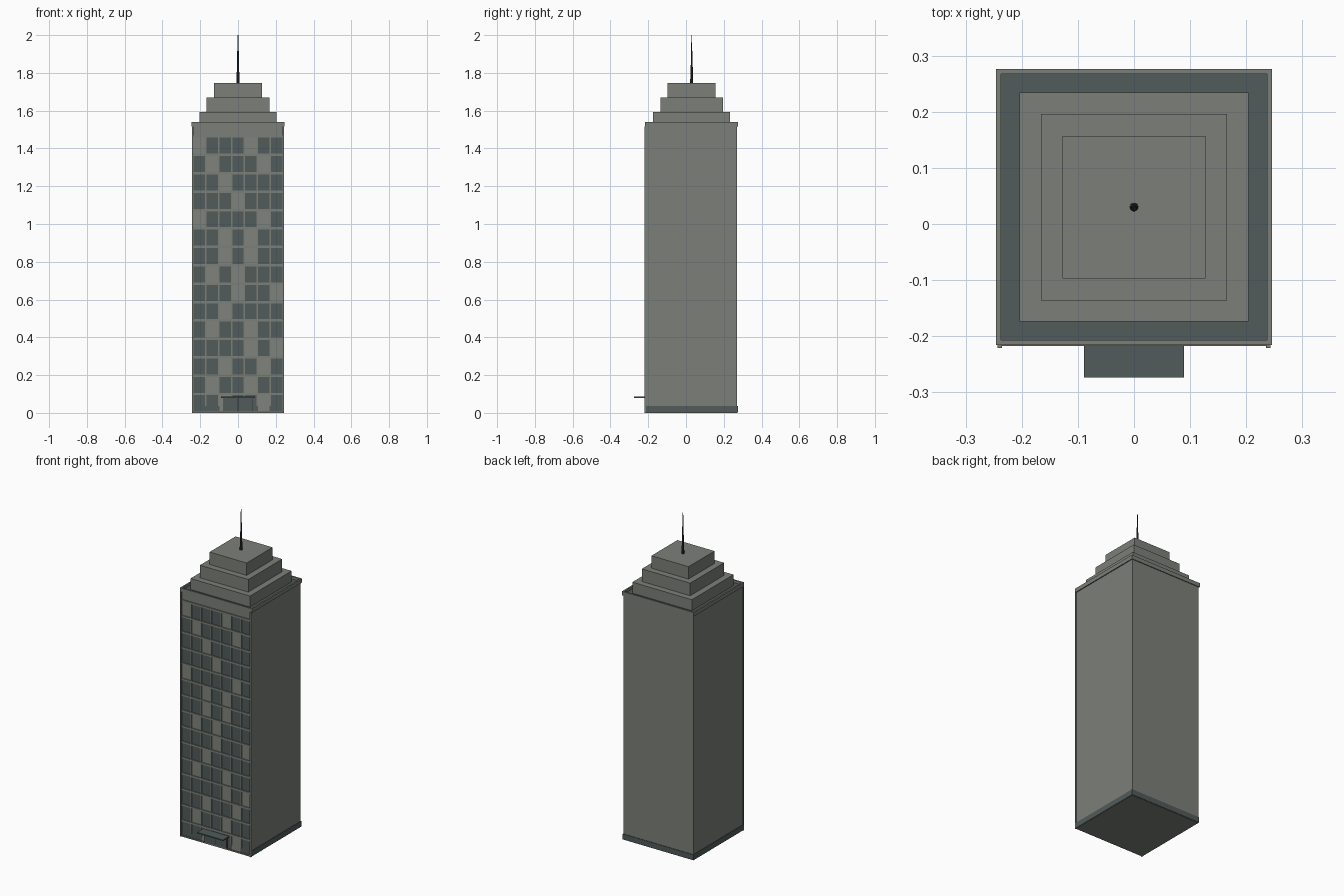
import bpy, math

if "Cube" in bpy.data.objects:
    bpy.data.objects.remove(bpy.data.objects["Cube"])

def material(name, rgb):
    m = bpy.data.materials.new(name)
    m.diffuse_color = (*rgb, 1)
    m.use_nodes = True
    m.node_tree.nodes["Principled BSDF"].inputs["Base Color"].default_value = m.diffuse_color
    return m

STONE = material("grey stone", (0.20, 0.215, 0.19))
LIT = material("pale window", (0.215, 0.23, 0.20))
GLASS = material("dark slate glass", (0.082, 0.105, 0.103))
METAL = material("dark metal", (0.03, 0.035, 0.035))

def box(name, x0, x1, y0, y1, z0, z1, mat):
    v = [(x, y, z) for x in (x0, x1) for y in (y0, y1) for z in (z0, z1)]
    f = [(0, 1, 3, 2), (4, 6, 7, 5), (0, 4, 5, 1), (2, 3, 7, 6), (0, 2, 6, 4), (1, 5, 7, 3)]
    me = bpy.data.meshes.new(name)
    me.from_pydata(v, [], f)
    me.materials.append(mat)
    ob = bpy.data.objects.new(name, me)
    bpy.context.collection.objects.link(ob)
    return ob

CY = 0.03          # tower centre in y
FRONT = -0.211     # plane of the front wall

# tower shaft and dark plinth
box("tower_shaft", -0.24, 0.24, FRONT, 0.271, 0.0, 1.52, STONE)
box("plinth", -0.243, 0.243, FRONT - 0.002, 0.274, 0.002, 0.036, GLASS)

# roof deck and parapet ring
box("roof_deck", -0.238, 0.238, CY - 0.238, CY + 0.238, 1.515, 1.524, GLASS)
for s in (-1, 1):
    a, b = sorted((s * 0.246, s * 0.237))
    box("parapet_side", a, b, CY - 0.246, CY + 0.246, 1.515, 1.54, STONE)
    box("parapet_end", -0.237, 0.237, CY + a, CY + b, 1.515, 1.54, STONE)

# stepped crown
for i, (h, z0, z1) in enumerate([(0.204, 1.52, 1.592), (0.166, 1.592, 1.67), (0.127, 1.67, 1.747)]):
    box(f"crown_tier_{i + 1}", -h, h, CY - h, CY + h, z0, z1, STONE)

# antenna in three thinning sections
for r0, r1, z0, z1 in [(0.008, 0.006, 1.747, 1.83), (0.005, 0.004, 1.83, 1.915), (0.003, 0.0015, 1.915, 2.0)]:
    bpy.ops.mesh.primitive_cone_add(vertices=8, radius1=r0, radius2=r1, depth=z1 - z0,
                                    location=(0, CY, (z0 + z1) / 2))
    bpy.context.object.name = "antenna_section"
    bpy.context.object.data.materials.append(METAL)

# windows: # is dark, . is pale, top floor first
ROWS = [".###.##", "#.###.#", "##.####", "###.###", ".####.#", "##.#.##", "##.#.##", "#.#.###",
        "###.##.", "##.####", "#.##.##", "####.#.", "##.##.#", "#.##.##", "##.##.#"]
PITCH_X, PITCH_Z = 0.4802 / 7, 0.0974
for r, row in enumerate(ROWS):
    z = (14 - r) * PITCH_Z
    for c, ch in enumerate(row):
        x = -0.2401 + c * PITCH_X
        box("window", x + 0.004, x + PITCH_X - 0.004, FRONT - 0.0025, FRONT + 0.001,
            z + 0.009, z + PITCH_Z - 0.004, GLASS if ch == "#" else LIT)

# floor ledges and vertical mullions
for k in range(16):
    z = k * PITCH_Z
    box("floor_ledge", -0.24, 0.24, FRONT - 0.006, FRONT, max(0, z - 0.004), z + 0.008, STONE)
for c in range(1, 7):
    x = -0.2401 + c * PITCH_X
    box("mullion", x - 0.003, x + 0.003, FRONT - 0.004, FRONT, 0.036, 1.463, STONE)
for s in (-1, 1):
    box("corner_pilaster", s * 0.239 - 0.004, s * 0.239 + 0.004, -0.221, FRONT, 0, 1.517, STONE)

# entrance doors and canopy
box("entrance_door", -0.075, 0.075, FRONT - 0.007, FRONT, 0.008, 0.08, GLASS)
for x in (-0.075, 0, 0.075):
    box("door_post", x - 0.002, x + 0.002, FRONT - 0.009, FRONT, 0.008, 0.08, METAL)
box("entrance_canopy", -0.089, 0.089, -0.274, FRONT, 0.08, 0.087, GLASS)
